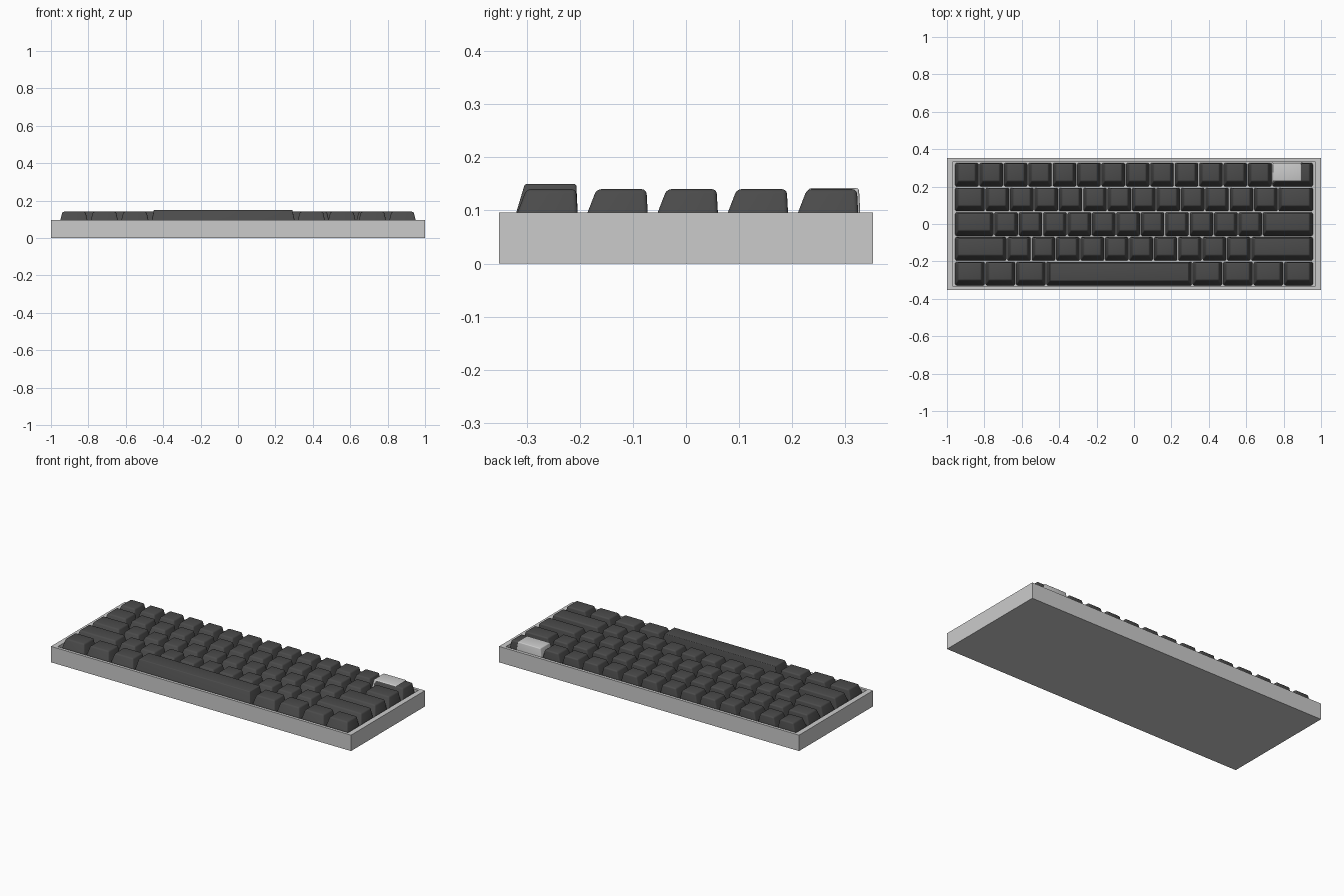
import bpy, bmesh

if "Cube" in bpy.data.objects:
    bpy.data.objects.remove(bpy.data.objects["Cube"])

dark = bpy.data.materials.new("dark_key")
dark.diffuse_color = (0.07, 0.07, 0.07, 1)
dark.use_nodes = True
dark.node_tree.nodes["Principled BSDF"].inputs["Base Color"].default_value = dark.diffuse_color

U = 0.1305            # width of a single key
LEFT, RIGHT = -0.959, 0.959
GAP = 0.006
FLOOR = 0.07


def finish(name, bm, mat=None):
    bmesh.ops.recalc_face_normals(bm, faces=bm.faces[:])
    me = bpy.data.meshes.new(name)
    bm.to_mesh(me)
    bm.free()
    ob = bpy.data.objects.new(name, me)
    bpy.context.collection.objects.link(ob)
    if mat:
        me.materials.append(mat)
    return ob


def keycap(name, x0, x1, y0, y1, top, mat, z0=FLOOR, side=0.017, front=0.027, back=0.004, r=0.008):
    """Tapered cap: sloped front and sides, nearly upright back, rounded upper edges."""
    bm = bmesh.new()
    lo = [bm.verts.new(p) for p in ((x0, y0, z0), (x1, y0, z0), (x1, y1, z0), (x0, y1, z0))]
    hi = [bm.verts.new(p) for p in ((x0 + side, y0 + front, top), (x1 - side, y0 + front, top),
                                    (x1 - side, y1 - back, top), (x0 + side, y1 - back, top))]
    bm.faces.new(lo[::-1])
    bm.faces.new(hi)
    for i in range(4):
        j = (i + 1) % 4
        bm.faces.new((lo[i], lo[j], hi[j], hi[i]))
    edges = [e for e in bm.edges if max(v.co.z for v in e.verts) > z0 + 1e-4]
    bmesh.ops.bevel(bm, geom=edges, offset=r, segments=3, profile=0.5, affect='EDGES')
    ob = finish(name, bm, mat)
    bpy.ops.object.select_all(action='DESELECT')
    ob.select_set(True)
    bpy.context.view_layer.objects.active = ob
    bpy.ops.object.shade_smooth_by_angle(angle=0.6)
    return ob


# Case: box with the top inset and sunk into a tray
bm = bmesh.new()
bmesh.ops.create_cube(bm, size=1)
for v in bm.verts:
    v.co = (v.co.x * 2, v.co.y * 0.704, (v.co.z + 0.5) * 0.096)
bm.normal_update()
top_face = max(bm.faces, key=lambda f: f.calc_center_median().z)
bmesh.ops.inset_region(bm, faces=[top_face], thickness=0.02)
for v in top_face.verts:
    v.co.x = 0.968 if v.co.x > 0 else -0.968
    v.co.y = 0.334 if v.co.y > 0 else -0.334
ext = bmesh.ops.extrude_face_region(bm, geom=[top_face])
for v in [g for g in ext["geom"] if isinstance(g, bmesh.types.BMVert)]:
    v.co.z = FLOOR
if top_face.is_valid:
    bmesh.ops.delete(bm, geom=[top_face], context='FACES_ONLY')
finish("case", bm)

# Rows from back to front: key widths in units, last key fills to the right edge
rows = [
    ("number_row", [1] * 13),
    ("upper_row", [1.25] + [1] * 12),
    ("middle_row", [1.61] + [1] * 11),
    ("lower_row", [2.14] + [1] * 10),
    ("bottom_row", [1.25] * 3 + [5.98] + [1.25] * 3),
]
for r, (row, widths) in enumerate(rows):
    yc = 0.2635 - r * 0.1322
    x = LEFT
    widths = widths + [(RIGHT - LEFT) / U - sum(widths)]
    for k, w in enumerate(widths):
        space = w > 4
        name = "space_bar" if space else f"{row}_key_{k + 1}"
        keycap(name, x + GAP / 2, x + w * U - GAP / 2, yc - 0.0625, yc + 0.0625,
               0.15 if space else 0.14, dark, r=0.004 if space else 0.008,
               front=0.024 if space else 0.027)
        x += w * U

# Light cap set over the last key of the number row
keycap("light_key", 0.735, 0.902, 0.215, 0.329, 0.142, None, z0=0.085,
       side=0.008, front=0.016, back=0.003, r=0.005)
